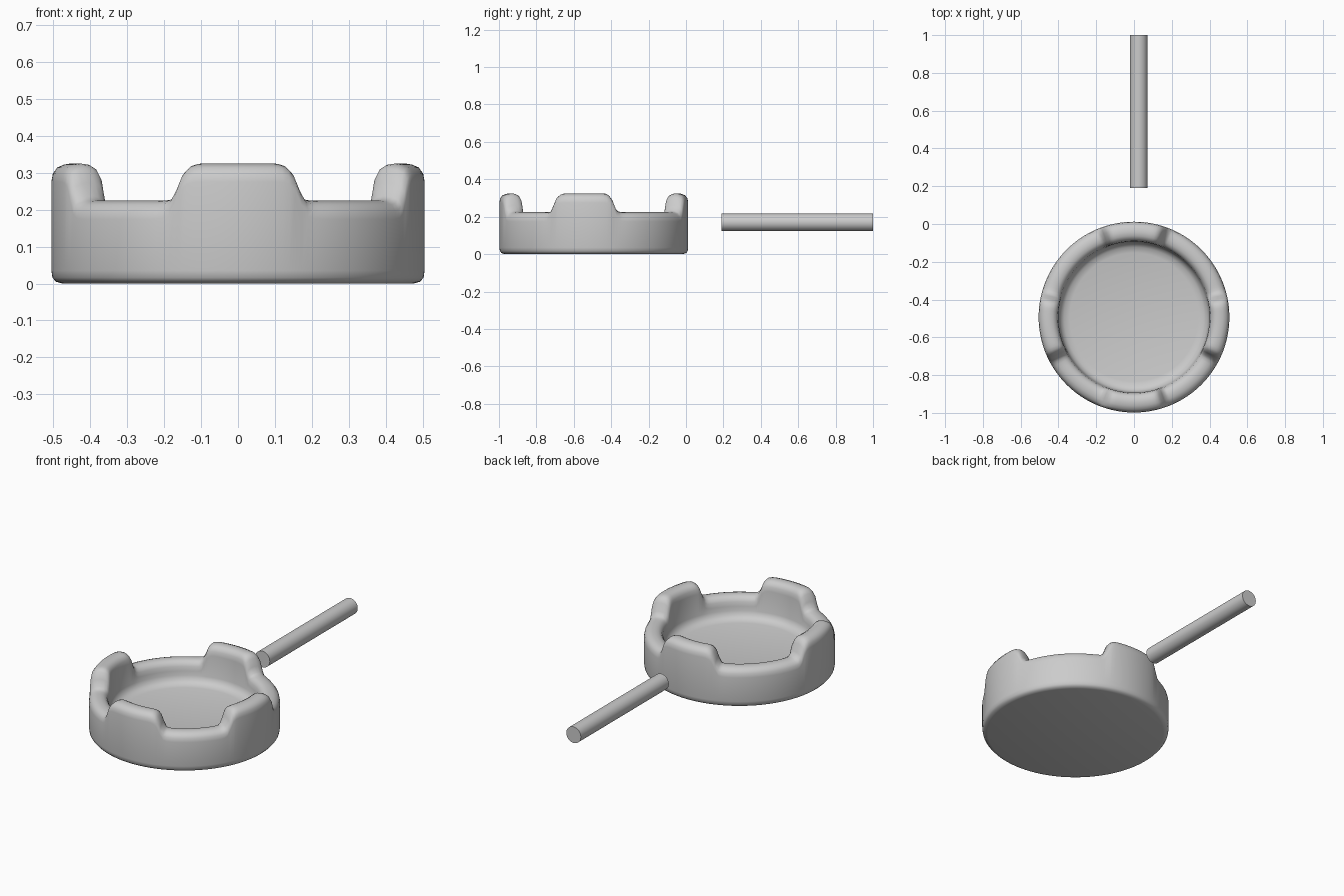
import bpy, bmesh
from math import sin, cos, pi, degrees, radians

if "Cube" in bpy.data.objects:
    bpy.data.objects.remove(bpy.data.objects["Cube"])

CY = -0.493          # tray centre on y
SEG = 180
BUMPS = [-90, 90, -6.5, 186.5]   # directions of the four raised crests
# crest height against angular distance from its centre
RAMP = [(0, .325), (13, .325), (15.5, .321), (17.5, .31), (19, .285),
        (20.5, .25), (22, .232), (24, .226), (27, .224), (360, .224)]


def rim_height(a):
    d = min(abs((a - b + 180) % 360 - 180) for b in BUMPS)
    for (a0, h0), (a1, h1) in zip(RAMP, RAMP[1:]):
        if d <= a1:
            return h0 + (h1 - h0) * (d - a0) / (a1 - a0)


def profile(h):
    return [(.475, 0), (.493, .005), (.502, .016), (.505, .035), (.505, h - .05),
            (.501, h - .028), (.489, h - .011), (.47, h - .003), (.45, h),
            (.43, h - .003), (.414, h - .012), (.404, h - .03), (.40, h - .055),
            (.397, .145), (.388, .122), (.37, .107), (.34, .1)]


def finish(bm, name, angle):
    bmesh.ops.recalc_face_normals(bm, faces=bm.faces)
    me = bpy.data.meshes.new(name)
    bm.to_mesh(me)
    bm.free()
    ob = bpy.data.objects.new(name, me)
    bpy.context.collection.objects.link(ob)
    bpy.ops.object.select_all(action='DESELECT')
    ob.select_set(True)
    bpy.context.view_layer.objects.active = ob
    bpy.ops.object.shade_smooth_by_angle(angle=radians(angle))
    return ob


# round tray: swept profile whose rim height changes around the circle
bm = bmesh.new()
cols = []
for i in range(SEG):
    t = 2 * pi * i / SEG
    cols.append([bm.verts.new((r * cos(t), CY + r * sin(t), z))
                 for r, z in profile(rim_height(degrees(t)))])
for i in range(SEG):
    a, b = cols[i], cols[(i + 1) % SEG]
    for j in range(len(a) - 1):
        bm.faces.new((a[j], b[j], b[j + 1], a[j + 1]))
bm.faces.new([c[0] for c in cols])     # underside
bm.faces.new([c[-1] for c in cols])    # inner floor
finish(bm, "tray", 60)

# round stick lying behind the tray
bm = bmesh.new()
bmesh.ops.create_cone(bm, cap_ends=True, segments=32, radius1=.047,
                      radius2=.047, depth=.81)
stick = finish(bm, "stick", 40)
stick.rotation_euler = (pi / 2, 0, 0)
stick.location = (.025, .595, .17)
